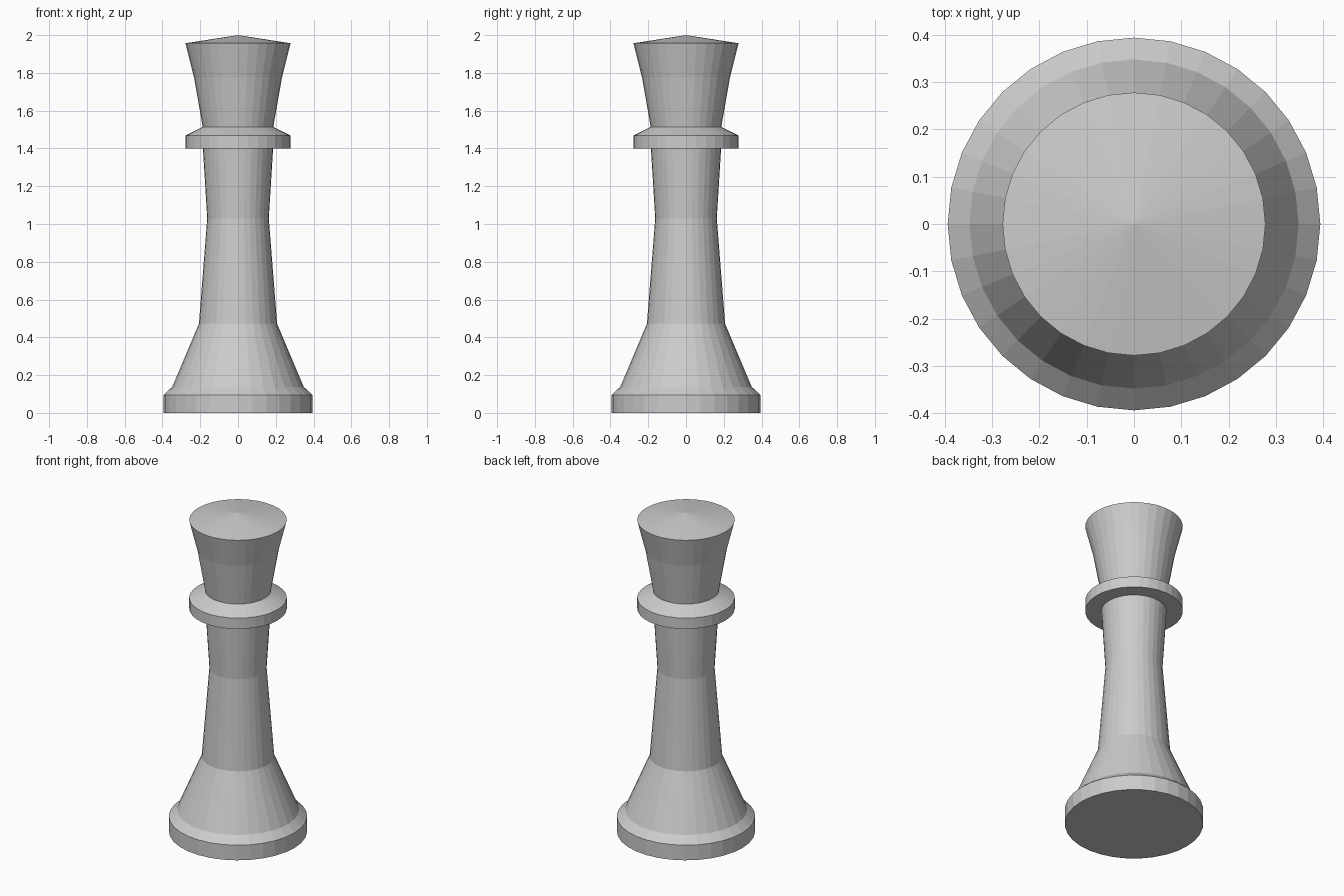
import bpy, bmesh
from math import cos, sin, tau

if "Cube" in bpy.data.objects:
    bpy.data.objects.remove(bpy.data.objects["Cube"])

SIDES = 32

# Outline as (radius, height), from the underside up to the apex
base = [(0.394, 0.0), (0.394, 0.095), (0.348, 0.138)]
stem = [(0.207, 0.472), (0.163, 1.03), (0.186, 1.40)]
collar = [(0.278, 1.40), (0.278, 1.468), (0.187, 1.514)]
head = [(0.233, 1.777), (0.278, 1.957)]
APEX = 2.0


def lathe(name, profile, apex):
    """Turn a profile around z, with a flat bottom and a pointed top."""
    bm = bmesh.new()
    rings = [[bm.verts.new((r * cos(tau * i / SIDES), r * sin(tau * i / SIDES), z))
              for i in range(SIDES)] for r, z in profile]
    tip = bm.verts.new((0, 0, apex))
    bm.faces.new(rings[0][::-1])
    for i in range(SIDES):
        j = (i + 1) % SIDES
        for lo, hi in zip(rings, rings[1:]):
            bm.faces.new((lo[i], lo[j], hi[j], hi[i]))
        bm.faces.new((rings[-1][i], rings[-1][j], tip))
    mesh = bpy.data.meshes.new(name)
    bm.to_mesh(mesh)
    bm.free()
    obj = bpy.data.objects.new(name, mesh)
    bpy.context.collection.objects.link(obj)
    return obj


# One continuous flat-shaded turned piece
lathe("turned_chess_piece", base + stem + collar + head, APEX)
